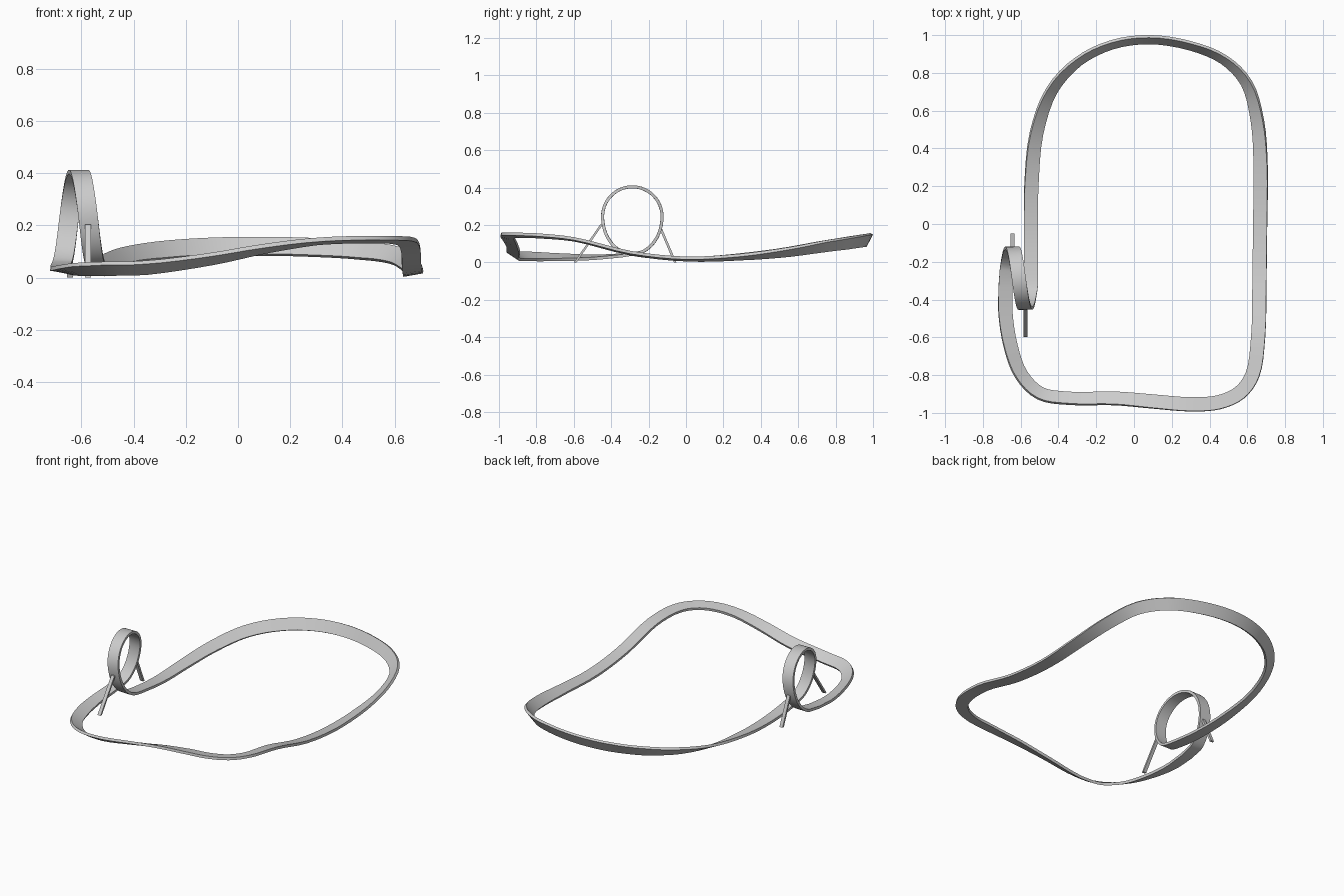
import bpy, bmesh, math
from mathutils import Vector as V

if "Cube" in bpy.data.objects:
    bpy.data.objects.remove(bpy.data.objects["Cube"])

# Track centre line: x, y, z, bank in degrees (outer edge raised); starts after the loop
COURSE = [
    (-0.683, -0.45, 0.021, 8), (-0.655, -0.65, 0.020, 20), (-0.60, -0.80, 0.024, 30),
    (-0.50, -0.90, 0.027, 34), (-0.35, -0.927, 0.031, 34), (-0.10, -0.927, 0.064, 27),
    (0.10, -0.942, 0.102, 17), (0.30, -0.956, 0.130, 10), (0.45, -0.945, 0.137, 10),
    (0.56, -0.895, 0.137, 10), (0.628, -0.80, 0.134, 10), (0.658, -0.60, 0.115, 6),
    (0.665, -0.30, 0.042, 6), (0.669, 0.0, 0.010, 8), (0.673, 0.30, 0.021, 16),
    (0.657, 0.55, 0.048, 32), (0.60, 0.75, 0.081, 48), (0.48, 0.875, 0.099, 57),
    (0.30, 0.95, 0.111, 61), (0.08, 0.983, 0.116, 62), (-0.12, 0.955, 0.112, 61),
    (-0.30, 0.865, 0.099, 57), (-0.44, 0.71, 0.076, 45), (-0.52, 0.48, 0.041, 28),
    (-0.545, 0.20, 0.016, 12), (-0.546, 0.0, 0.009, 5), (-0.546, -0.18, 0.02, 0),
]
LOOP_Y, LOOP_Z, LOOP_R = -0.287, 0.245, 0.167

pts, ups, steps = [], [], []
n = len(COURSE)
for i, (x, y, z, bank) in enumerate(COURSE):
    a, b = COURSE[max(i - 1, 0)], COURSE[min(i + 1, n - 1)]
    t = V((b[0] - a[0], b[1] - a[1], 0)).normalized()
    inward = V((0, 0, 1)).cross(t)
    k = math.radians(bank)
    pts.append(V((x, y, z)))
    ups.append(inward * math.sin(k) + V((0, 0, math.cos(k))))
    steps.append(4)

# Vertical loop, drifting sideways from the entry lane to the exit lane
N = 24
for i in range(N + 1):
    f = i / N
    a = math.radians(-90 + 15 + 330 * f)
    c, s = math.cos(a), math.sin(a)
    y = LOOP_Y - LOOP_R * c
    z = LOOP_Z + s * (LOOP_R if s > 0 else 0.208)
    x = -0.546 - 0.128 * f
    pts.append(V((x, y, z)))
    ups.append(V((0, c, -s)))
    steps.append(2)


def catmull(p0, p1, p2, p3, t):
    # centripetal form avoids overshoot with uneven spacing
    t0 = 0
    t1 = t0 + max((p1 - p0).length, 1e-4) ** 0.5
    t2 = t1 + max((p2 - p1).length, 1e-4) ** 0.5
    t3 = t2 + max((p3 - p2).length, 1e-4) ** 0.5
    u = t1 + (t2 - t1) * t
    mix = lambda a, b, ta, tb: a * ((tb - u) / (tb - ta)) + b * ((u - ta) / (tb - ta))
    a1, a2, a3 = mix(p0, p1, t0, t1), mix(p1, p2, t1, t2), mix(p2, p3, t2, t3)
    return mix(mix(a1, a2, t0, t2), mix(a2, a3, t1, t3), t1, t2)


path, normals = [], []
M = len(pts)
for i in range(M):
    q = [pts[(i + k) % M] for k in (-1, 0, 1, 2)]
    for s in range(steps[i]):
        t = s / steps[i]
        path.append(catmull(*q, t))
        normals.append(ups[i].lerp(ups[(i + 1) % M], t))

# Flat slab section
W, H = 0.037, 0.016
SECTION = [(-W, 0), (W, 0), (W, H), (-W, H)]


def finish(bm, name, angle=35):
    bmesh.ops.recalc_face_normals(bm, faces=bm.faces[:])
    me = bpy.data.meshes.new(name)
    bm.to_mesh(me)
    bm.free()
    ob = bpy.data.objects.new(name, me)
    bpy.context.collection.objects.link(ob)
    bpy.ops.object.select_all(action='DESELECT')
    ob.select_set(True)
    bpy.context.view_layer.objects.active = ob
    bpy.ops.object.shade_smooth_by_angle(angle=math.radians(angle))
    return ob


# Closed track swept along the path
bm = bmesh.new()
rings = []
P = len(path)
S = len(SECTION)
for i, p in enumerate(path):
    t = (path[(i + 1) % P] - path[i - 1]).normalized()
    side = t.cross(normals[i]).normalized()
    up = side.cross(t)
    rings.append([bm.verts.new(p + side * a + up * b) for a, b in SECTION])
for i in range(P):
    r, q = rings[i], rings[(i + 1) % P]
    for j in range(S):
        k = (j + 1) % S
        bm.faces.new((r[j], r[k], q[k], q[j]))
finish(bm, "track")


# Slanted flat struts holding the loop, cut level with the ground
def strut(name, x, top, foot, w=0.011, d=0.007):
    bm = bmesh.new()
    ends = [[bm.verts.new((x + sx * w, y + sy * d, z)) for sx, sy in
             ((-1, -1), (1, -1), (1, 1), (-1, 1))] for y, z in (top, foot)]
    bm.faces.new(ends[0])
    bm.faces.new(ends[1])
    for j in range(4):
        k = (j + 1) % 4
        bm.faces.new((ends[0][j], ends[0][k], ends[1][k], ends[1][j]))
    finish(bm, name)


strut("front_strut", -0.574, (-0.451, 0.203), (-0.592, 0.0))
strut("back_strut", -0.643, (-0.134, 0.178), (-0.058, 0.0))
